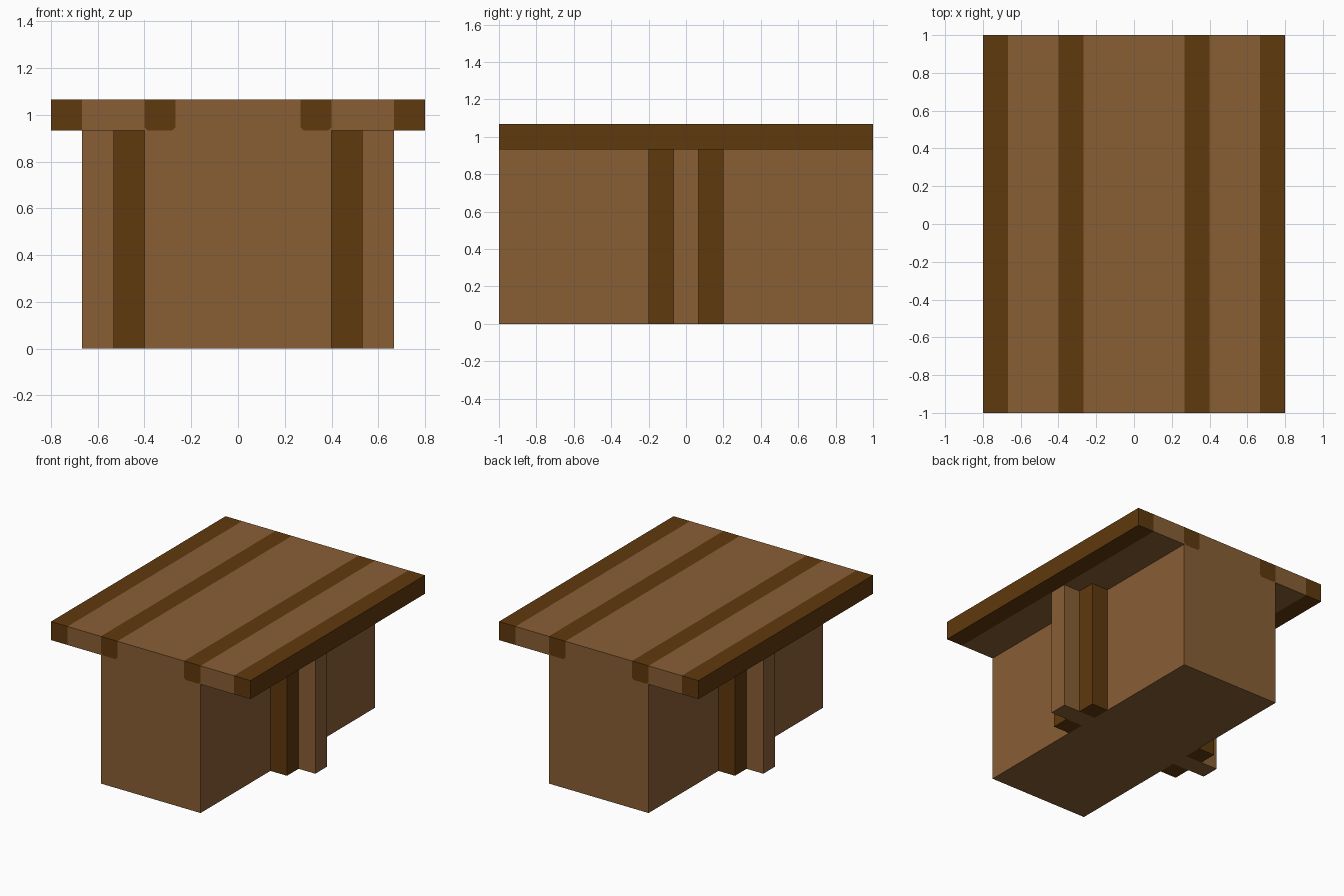
import bpy
import bmesh
from mathutils import Vector

cube = bpy.data.objects.get("Cube")
if cube:
    bpy.data.objects.remove(cube, do_unlink=True)


def material(name, rgb):
    m = bpy.data.materials.new(name)
    m.use_nodes = True
    m.diffuse_color = (*rgb, 1)
    bsdf = m.node_tree.nodes["Principled BSDF"]
    bsdf.inputs["Base Color"].default_value = (*rgb, 1)
    bsdf.inputs["Roughness"].default_value = 0.8
    return m


LIGHT = material("light wood", (0.250, 0.114, 0.036))
DARK = material("dark wood", (0.117, 0.041, 0.004))

# Shared measurements
HALF_LEN = 1.0
TOP, UNDER = 1.067, 0.933
BASE_X, POST_X, RIB_X = 0.4, 0.533, 0.667
INLAY_IN, EDGE_X = 0.267, 0.8
CUT = 0.014  # clipped lower corners of the inlays


def finish(name, bm, mats):
    bmesh.ops.recalc_face_normals(bm, faces=bm.faces)
    mesh = bpy.data.meshes.new(name)
    bm.to_mesh(mesh)
    bm.free()
    for m in mats:
        mesh.materials.append(m)
    ob = bpy.data.objects.new(name, mesh)
    bpy.context.collection.objects.link(ob)
    return ob


def box(name, lo, hi, mat):
    bm = bmesh.new()
    bmesh.ops.create_cube(bm, size=1)
    lo, hi = Vector(lo), Vector(hi)
    for v in bm.verts:
        v.co = (lo + hi) / 2 + v.co * (hi - lo)
    return finish(name, bm, [mat])


# Tabletop: end profile split into planks, extruded along its length
def tabletop():
    clip = UNDER + CUT
    centre = [(-INLAY_IN, TOP), (INLAY_IN, TOP), (INLAY_IN, clip),
              (INLAY_IN + CUT, UNDER), (-INLAY_IN - CUT, UNDER), (-INLAY_IN, clip)]
    inlay = [(INLAY_IN, TOP), (BASE_X, TOP), (BASE_X, clip),
             (BASE_X - CUT, UNDER), (INLAY_IN + CUT, UNDER), (INLAY_IN, clip)]
    board = [(BASE_X, TOP), (RIB_X, TOP), (RIB_X, UNDER),
             (BASE_X - CUT, UNDER), (BASE_X, clip)]
    edge = [(RIB_X, TOP), (EDGE_X, TOP), (EDGE_X, UNDER), (RIB_X, UNDER)]
    planks = [(centre, 1)] + [(p, s) for p in (inlay, board, edge) for s in (1, -1)]

    bm = bmesh.new()
    verts = {}
    for pts, side in planks:
        loop = []
        for x, z in pts:
            key = (round(side * x, 4), round(z, 4))
            if key not in verts:
                verts[key] = bm.verts.new((key[0], -HALF_LEN, key[1]))
            loop.append(verts[key])
        bm.faces.new(loop[::side])
    result = bmesh.ops.extrude_face_region(bm, geom=bm.faces[:], use_keep_orig=True)
    moved = [g for g in result["geom"] if isinstance(g, bmesh.types.BMVert)]
    bmesh.ops.translate(bm, verts=moved, vec=(0, 2 * HALF_LEN, 0))

    # Dark stripes are the inlays and the outer edges
    for f in bm.faces:
        xs = [abs(v.co.x) for v in f.verts]
        x = abs(f.calc_center_median().x)
        inlaid = INLAY_IN < x < BASE_X and max(xs) < BASE_X + 0.001
        f.material_index = 1 if inlaid or x > RIB_X else 0
    return finish("tabletop", bm, [LIGHT, DARK])


tabletop()

# Solid base block
box("base", (-BASE_X, -HALF_LEN, 0), (BASE_X, HALF_LEN, UNDER), LIGHT)

# Upright ribs on both sides: a light one between two dark posts
for side, s in (("left", 1), ("right", -1)):
    def upright(name, x, y0, y1, mat):
        a, b = sorted((s * BASE_X, s * x))
        box(f"{side}_{name}", (a, y0, 0), (b, y1, UNDER), mat)

    upright("centre_rib", RIB_X, -0.067, 0.067, LIGHT)
    upright("front_post", POST_X, -0.2, -0.067, DARK)
    upright("back_post", POST_X, 0.067, 0.2, DARK)
